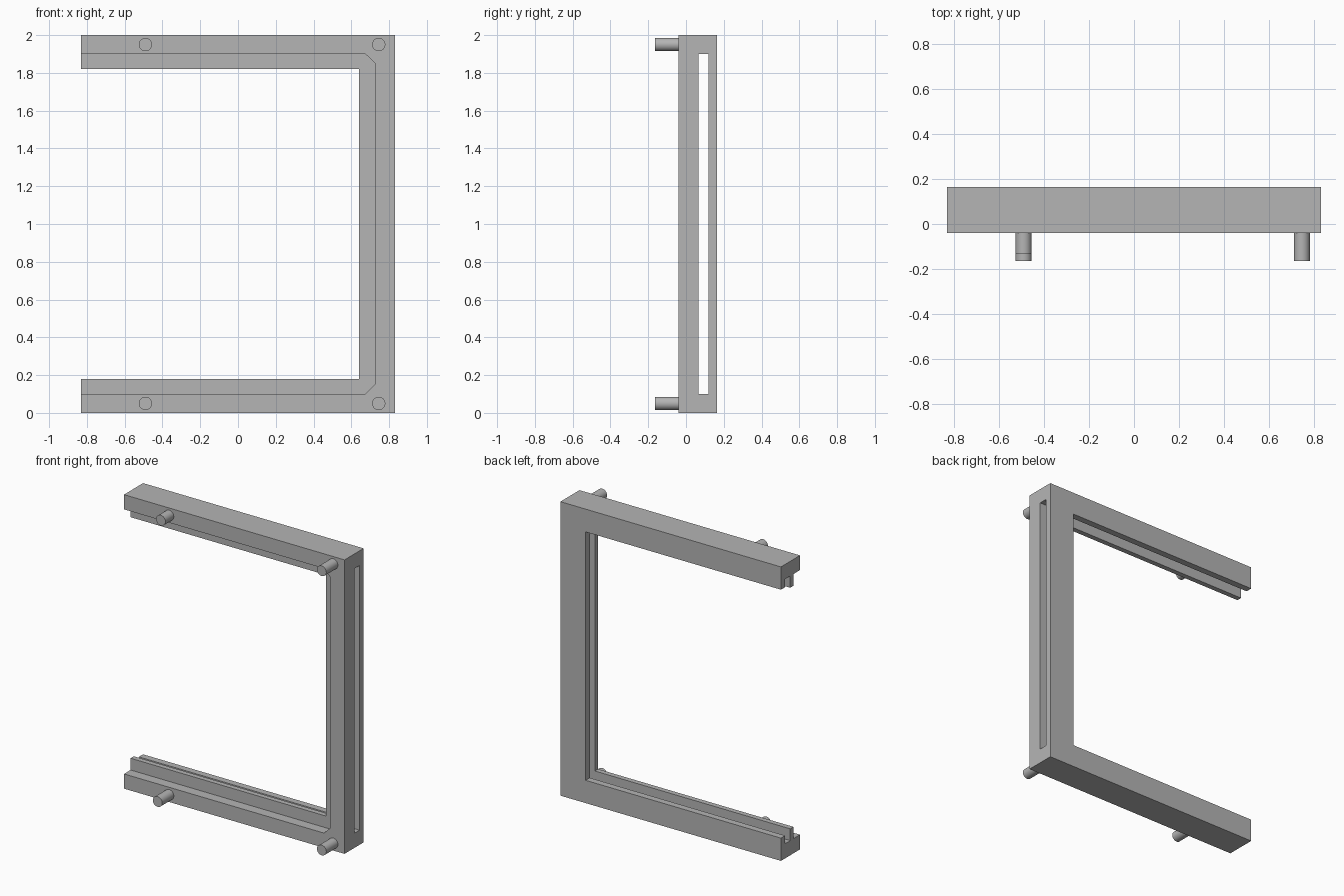
import bpy
import bmesh
from math import radians
from mathutils import Matrix

cube = bpy.data.objects.get("Cube")
if cube:
    bpy.data.objects.remove(cube, do_unlink=True)

GREY = (0.46, 0.46, 0.46, 1.0)
grey = bpy.data.materials.new("plain grey")
grey.use_nodes = True
grey.diffuse_color = GREY
grey.node_tree.nodes["Principled BSDF"].inputs["Base Color"].default_value = GREY


def add_object(name, bm):
    bmesh.ops.recalc_face_normals(bm, faces=bm.faces)
    mesh = bpy.data.meshes.new(name)
    bm.to_mesh(mesh)
    bm.free()
    mesh.materials.append(grey)
    obj = bpy.data.objects.new(name, mesh)
    bpy.context.collection.objects.link(obj)
    return obj


def slab(name, profile, y0, y1):
    """Extrude an (x, z) profile from y0 to y1."""
    bm = bmesh.new()
    face = bm.faces.new([bm.verts.new((x, y0, z)) for x, z in profile])
    side = bmesh.ops.extrude_face_region(bm, geom=[face])["geom"]
    verts = [v for v in side if isinstance(v, bmesh.types.BMVert)]
    bmesh.ops.translate(bm, verts=verts, vec=(0, y1 - y0, 0))
    return add_object(name, bm)


def rect(x0, x1, z0, z1):
    return [(x0, z0), (x1, z0), (x1, z1), (x0, z1)]


W, H = 0.83, 2.0
FRONT, BACK = -0.04, 0.165
INNER, LIP = 0.64, 0.18

# Three-sided frame, open on one side
frame = slab("frame", [(-W, 0), (W, 0), (W, H), (-W, H), (-W, H - LIP),
                       (INNER, H - LIP), (INNER, LIP), (-W, LIP)], FRONT, BACK)

# Front rebate with clipped corners, groove through the column, shorter back lip
cutters = [
    slab("rebate_cutter", [(-1, 0.1), (0.675, 0.1), (0.725, 0.15), (0.725, 1.85),
                           (0.675, 1.9), (-1, 1.9)], -0.2, 0.03),
    slab("groove_cutter", rect(-1, 1, 0.1, 1.9), 0.065, 0.12),
    slab("back_cutter", rect(-1, INNER, 0.155, 1.845), 0.12, 0.3),
]
for cutter in cutters:
    cutter.hide_render = True
    mod = frame.modifiers.new(cutter.name, "BOOLEAN")
    mod.operation = "DIFFERENCE"
    mod.solver = "EXACT"
    mod.object = cutter

# Apply the cuts and drop the cutters
depsgraph = bpy.context.evaluated_depsgraph_get()
cut_mesh = bpy.data.meshes.new_from_object(frame.evaluated_get(depsgraph))
frame.modifiers.clear()
frame.data = cut_mesh
for cutter in cutters:
    bpy.data.objects.remove(cutter, do_unlink=True)

# Locating pegs on the front
pegs = [("upper_right_peg", -0.49, 1.95, -0.13), ("upper_left_peg", 0.745, 1.95, -0.165),
        ("lower_right_peg", -0.49, 0.05, -0.165), ("lower_left_peg", 0.745, 0.05, -0.165)]
for name, x, z, tip in pegs:
    bm = bmesh.new()
    place = Matrix.Translation((x, (tip + FRONT) / 2, z)) @ Matrix.Rotation(radians(90), 4, "X")
    bmesh.ops.create_cone(bm, cap_ends=True, segments=48, radius1=0.035, radius2=0.035,
                          depth=FRONT - tip, matrix=place)
    peg = add_object(name, bm)
    bpy.ops.object.select_all(action="DESELECT")
    peg.select_set(True)
    bpy.context.view_layer.objects.active = peg
    bpy.ops.object.shade_smooth_by_angle(angle=radians(30))
